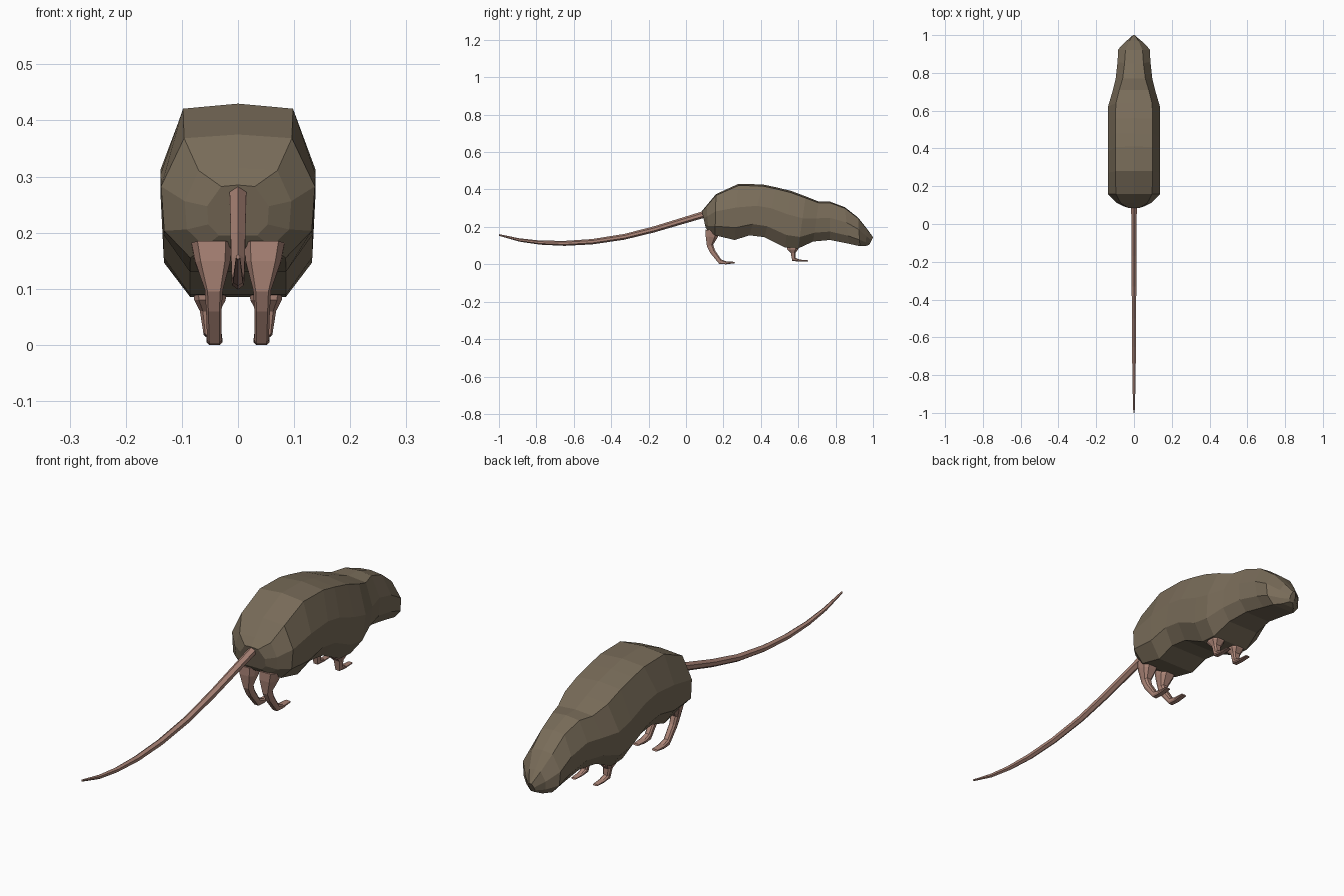
import bpy, bmesh
from mathutils import Vector


def material(name, color):
    m = bpy.data.materials.new(name)
    m.diffuse_color = color
    return m


FUR = material("brown_fur", (0.19, 0.15, 0.10, 1))
SKIN = material("pink_skin", (0.42, 0.24, 0.19, 1))


def loft(name, rings, mat):
    """Skin a list of equal-length closed rings and cap both ends."""
    bm = bmesh.new()
    loops = [[bm.verts.new(p) for p in ring] for ring in rings]
    n = len(loops[0])
    for a, b in zip(loops, loops[1:]):
        for i in range(n):
            j = (i + 1) % n
            bm.faces.new((a[i], a[j], b[j], b[i]))
    bm.faces.new(loops[0][::-1])
    bm.faces.new(loops[-1])
    bmesh.ops.recalc_face_normals(bm, faces=bm.faces[:])
    me = bpy.data.meshes.new(name)
    bm.to_mesh(me)
    bm.free()
    me.materials.append(mat)
    ob = bpy.data.objects.new(name, me)
    bpy.context.collection.objects.link(ob)
    return ob


# Body and head: top y, top z, bottom y, bottom z, back half width, side half width
stations = [
    (0.085, 0.285, 0.105, 0.195, 0.03, 0.055),
    (0.11, 0.315, 0.12, 0.175, 0.07, 0.095),
    (0.16, 0.375, 0.155, 0.155, 0.096, 0.137),
    (0.28, 0.430, 0.26, 0.130, 0.098, 0.138),
    (0.41, 0.427, 0.34, 0.155, 0.098, 0.138),
    (0.48, 0.412, 0.42, 0.145, 0.098, 0.138),
    (0.56, 0.393, 0.53, 0.090, 0.098, 0.138),
    (0.64, 0.363, 0.60, 0.085, 0.096, 0.137),
    (0.71, 0.335, 0.68, 0.122, 0.078, 0.115),
    (0.77, 0.335, 0.77, 0.130, 0.060, 0.097),
    (0.85, 0.305, 0.87, 0.110, 0.050, 0.087),
    (0.92, 0.250, 0.93, 0.097, 0.045, 0.084),
    (0.968, 0.190, 0.96, 0.097, 0.025, 0.045),
    (1.0, 0.145, 0.98, 0.105, 0.006, 0.012),
]


def body_ring(ty, tz, by, bz, wt, wm):
    top, bot = Vector((0, ty, tz)), Vector((0, by, bz))
    half = [(0, 0), (wt, 0.03), (wm, 0.42), (wm * 0.96, 0.78), (wm * 0.62, 1.0), (0, 1.0)]
    right = [top.lerp(bot, f) + Vector((x, 0, 0)) for x, f in half]
    left = [Vector((-p.x, p.y, p.z)) for p in right[-2:0:-1]]
    return right + left


loft("body", [body_ring(*s) for s in stations], FUR)


# Tail: y, z, radius along a sagging curve, hexagonal section
tail = [(0.12, 0.272, 0.017), (0.08, 0.262, 0.017), (-0.02, 0.232, 0.016),
        (-0.17, 0.187, 0.015), (-0.33, 0.147, 0.014), (-0.5, 0.121, 0.013),
        (-0.65, 0.112, 0.012), (-0.78, 0.116, 0.010), (-0.89, 0.130, 0.008),
        (-1.0, 0.157, 0.004)]
hexagon = [(0, 1.1), (0.87, 0.5), (0.87, -0.5), (0, -1.1), (-0.87, -0.5), (-0.87, 0.5)]
loft("tail", [[(x * r, y, z + h * r) for x, h in hexagon] for y, z, r in tail], SKIN)


# Legs: each section is rear (y, z), front (y, z), centre x, half width
hind = [((0.105, 0.185), (0.185, 0.175), 0.047, 0.036),
        ((0.105, 0.150), (0.168, 0.142), 0.045, 0.031),
        ((0.112, 0.095), (0.145, 0.105), 0.043, 0.016),
        ((0.130, 0.060), (0.155, 0.075), 0.043, 0.014),
        ((0.178, 0.002), (0.188, 0.026), 0.042, 0.013),
        ((0.215, 0.000), (0.215, 0.016), 0.042, 0.014),
        ((0.262, 0.006), (0.260, 0.013), 0.042, 0.012)]
front = [((0.535, 0.125), (0.605, 0.125), 0.050, 0.032),
         ((0.540, 0.080), (0.600, 0.080), 0.050, 0.028),
         ((0.560, 0.060), (0.586, 0.062), 0.050, 0.018),
         ((0.568, 0.018), (0.586, 0.034), 0.049, 0.013),
         ((0.610, 0.014), (0.610, 0.025), 0.049, 0.012),
         ((0.652, 0.016), (0.650, 0.022), 0.049, 0.010)]


def leg_ring(a, b, cx, w, side):
    a, b = Vector((0, *a)), Vector((0, *b))
    section = [(-0.7, 0), (-1, 0.3), (-1, 0.75), (-0.6, 1), (0.6, 1), (1, 0.75), (1, 0.3), (0.7, 0)]
    return [a.lerp(b, f) + Vector((side * cx + u * w, 0, 0)) for u, f in section]


for label, sections in (("hind_leg", hind), ("front_leg", front)):
    for side, tag in ((1, "right"), (-1, "left")):
        loft(f"{label}_{tag}", [leg_ring(*s, side) for s in sections], SKIN)
